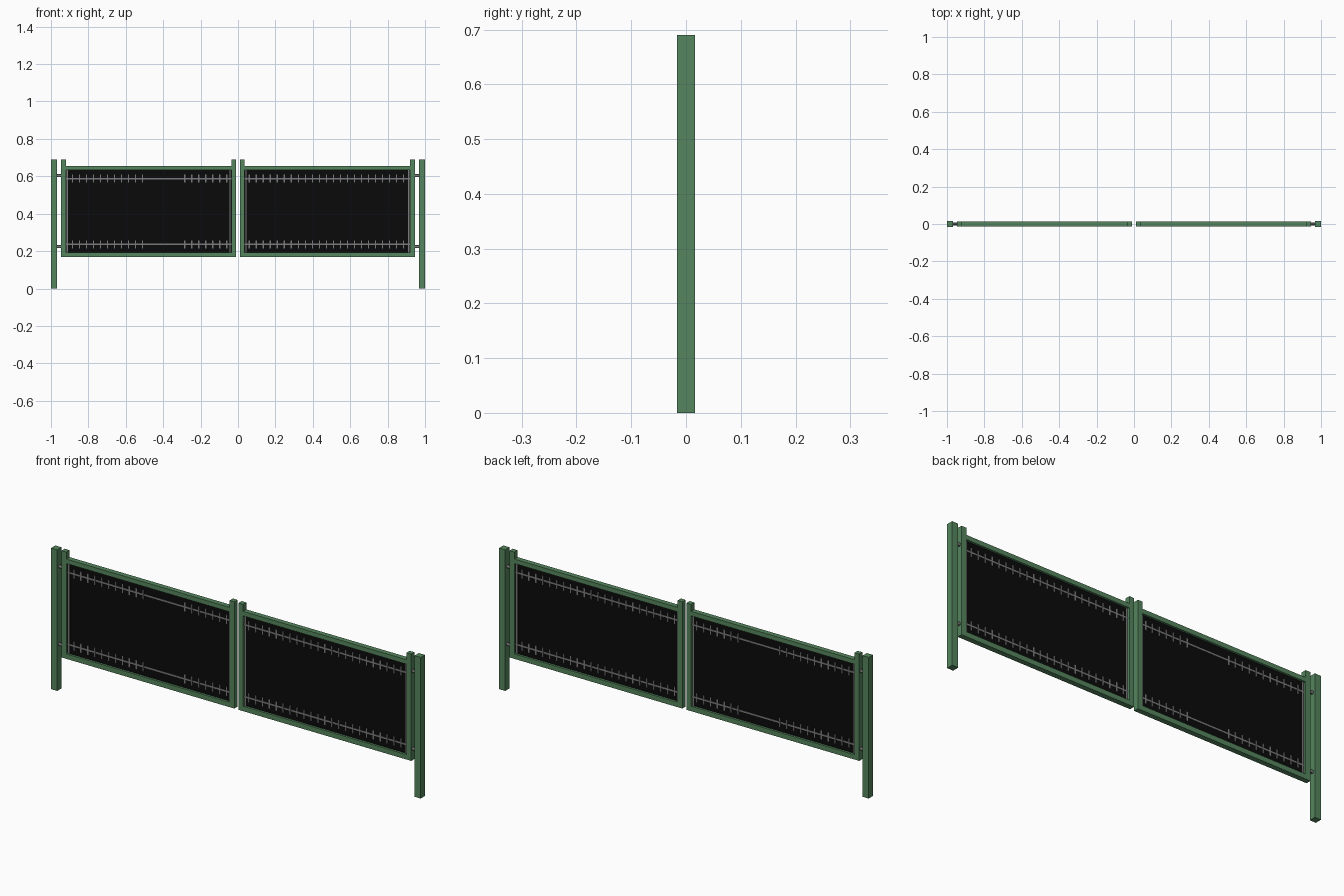
import bpy, bmesh
from mathutils import Matrix, Vector

if "Cube" in bpy.data.objects:
    bpy.data.objects.remove(bpy.data.objects["Cube"])


def material(name, rgb):
    m = bpy.data.materials.new(name)
    m.diffuse_color = (*rgb, 1)
    m.use_nodes = True
    m.node_tree.nodes["Principled BSDF"].inputs["Base Color"].default_value = m.diffuse_color
    return m


GREEN = material("green_paint", (0.09, 0.235, 0.11))
BLACK = material("black_infill", (0.003, 0.003, 0.003))
GREY = material("grey_wire", (0.2, 0.2, 0.2))


def boxes(name, mat, spans):
    """One object made of boxes, each given as (x0, x1, half_depth, z0, z1)."""
    bm = bmesh.new()
    for x0, x1, d, z0, z1 in spans:
        c = Vector(((x0 + x1) / 2, 0, (z0 + z1) / 2))
        s = Matrix.Diagonal((abs(x1 - x0), 2 * d, z1 - z0, 1))
        bmesh.ops.create_cube(bm, size=1, matrix=Matrix.Translation(c) @ s)
    me = bpy.data.meshes.new(name)
    bm.to_mesh(me)
    bm.free()
    me.materials.append(mat)
    ob = bpy.data.objects.new(name, me)
    bpy.context.collection.objects.link(ob)
    return ob


def hinge_pin(name, x0, x1, z):
    bpy.ops.mesh.primitive_cylinder_add(vertices=12, radius=0.008, depth=abs(x1 - x0),
                                        location=((x0 + x1) / 2, 0, z),
                                        rotation=(0, 1.570796, 0))
    ob = bpy.context.object
    ob.name = name
    ob.data.materials.append(GREY)
    bpy.ops.object.shade_smooth_by_angle()


IN0, IN1, OUT0, OUT1 = 0.011, 0.036, 0.92, 0.946   # stile edges, from the centre
PITCH = 0.0375

for side, s in (("left", -1), ("right", 1)):
    # fixed post
    boxes(side + "_post", GREEN, [(s * 0.967, s * 1.0, 0.0165, 0, 0.69)])
    # leaf frame: tall stiles and two rails
    boxes(side + "_leaf_stiles", GREEN, [(s * IN0, s * IN1, 0.0125, 0.168, 0.69),
                                         (s * OUT0, s * OUT1, 0.0125, 0.168, 0.69)])
    boxes(side + "_leaf_rails", GREEN, [(s * IN1, s * OUT0, 0.0125, 0.168, 0.192),
                                        (s * IN1, s * OUT0, 0.0125, 0.634, 0.656)])
    # dark infill sheet
    boxes(side + "_infill", BLACK, [(s * IN1, s * OUT0, 0.002, 0.192, 0.634)])
    # wires showing through the sheet: edge strips, two lines, short cross ticks
    boxes(side + "_edge_strips", GREY, [(s * 0.039, s * 0.046, 0.004, 0.192, 0.634),
                                        (s * 0.908, s * 0.916, 0.004, 0.192, 0.634)])
    for level, z in (("lower", 0.236), ("upper", 0.588)):
        wires = [(s * IN1, s * OUT0, 0.0035, z - 0.004, z + 0.004)]
        for i in range(23):
            x = s * (0.06 + i * PITCH)
            if -0.5 < x < -0.31:      # flat stretch without ticks
                continue
            wires.append((x - 0.003, x + 0.003, 0.0045, z - 0.022, z + 0.022))
        boxes(f"{side}_{level}_wires", GREY, wires)
    # hinge pins between post and leaf
    for level, z in (("lower", 0.224), ("upper", 0.604)):
        hinge_pin(f"{side}_{level}_hinge", s * OUT1, s * 0.967, z)
